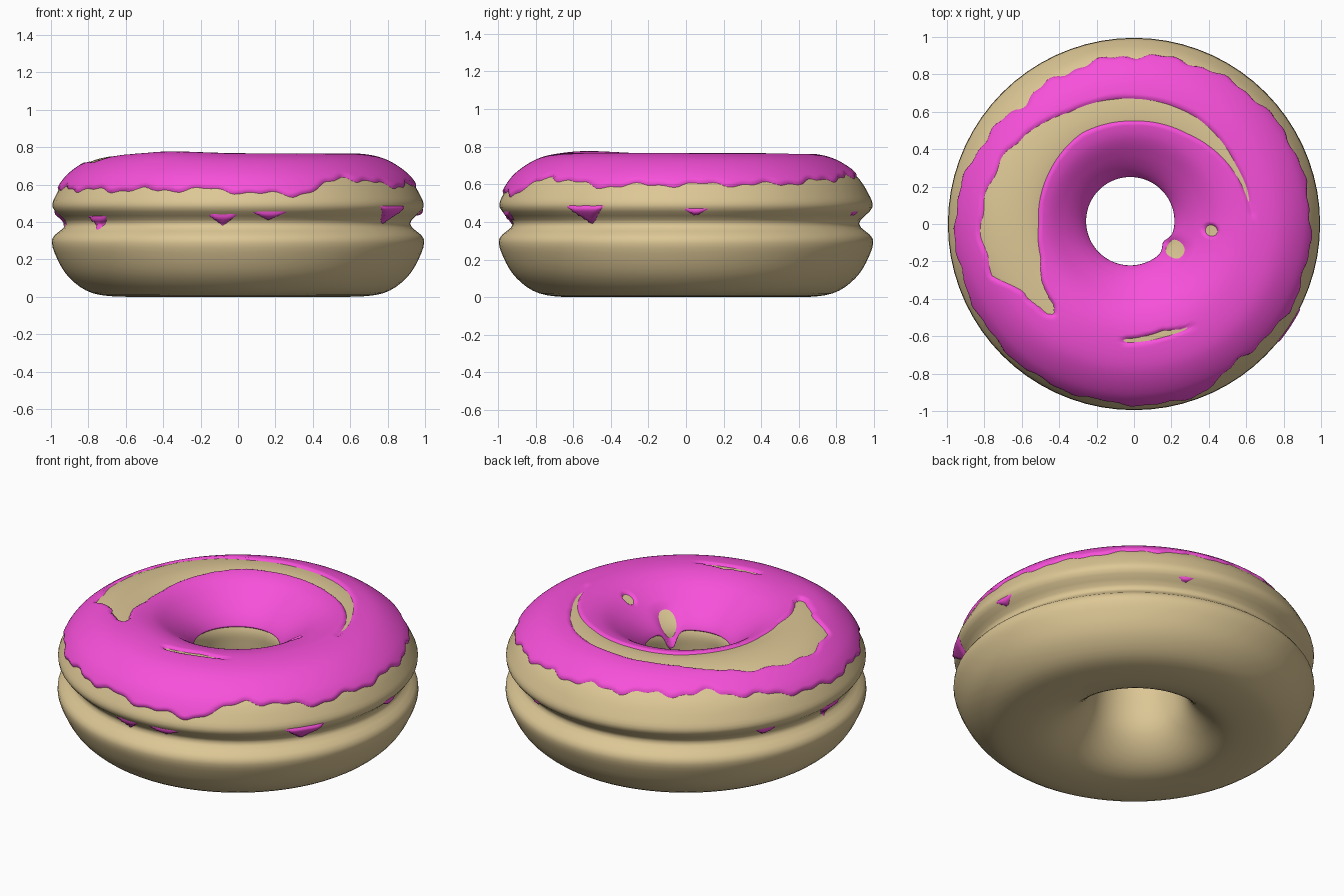
import bpy, math
from math import radians, degrees, sin, cos, exp

if "Cube" in bpy.data.objects:
    bpy.data.objects.remove(bpy.data.objects["Cube"])

# Ring cross-section (radius, height): hole -> base -> groove -> top -> hole
PROFILE = [(.25, .35), (.28, .2), (.36, .09), (.47, .02), (.60, 0), (.78, .02),
           (.90, .10), (.97, .21), (.993, .31), (.92, .39), (.99, .475), (.97, .55),
           (.90, .65), (.77, .73), (.61, .755), (.48, .735), (.37, .67),
           (.28, .59), (.24, .52), (.24, .44)]
# Angle, icing lower edge height
EDGE = [(0, .60), (30, .60), (60, .63), (90, .65), (135, .67), (175, .58), (225, .57),
        (260, .575), (288, .54), (308, .64), (330, .59), (360, .60)]
# Angle, inner and outer radius of the bare patches on top (inner > outer: none)
BARE = [(0, .66, .62), (5, .63, .635), (30, .60, .63), (60, .56, .66), (90, .55, .67),
        (120, .56, .69), (150, .53, .78), (180, .51, .82), (200, .53, .80), (212, .58, .69),
        (226, .61, .67), (232, .68, .62), (258, .66, .60), (266, .615, .635),
        (285, .59, .625), (300, .63, .63), (306, .66, .62), (360, .66, .62)]
# Drip tips showing at the groove: angle, low, high, half width in degrees
TIPS = [(217, .35, .43, 5), (265, .38, .44, 5), (280, .41, .455, 6), (327, .385, .485, 7),
        (3, .43, .47, 4), (67, .43, .455, 3), (152, .40, .45, 4), (180, .37, .46, 5)]


def interp(table, a, k=1):
    for p, q in zip(table, table[1:]):
        if p[0] <= a <= q[0]:
            t = (a - p[0]) / (q[0] - p[0])
            return p[k] + (q[k] - p[k]) * t
    return table[-1][k]


def section(t):
    """Smooth point and outward normal on the closed cross-section."""
    n, i = len(PROFILE), int(t)
    u = t - i
    p = [PROFILE[(i + k) % n] for k in (-1, 0, 1, 2)]
    pos, tan = [], []
    for c in (0, 1):
        a, b, d, e = (q[c] for q in p)
        k1, k2, k3 = d - a, 2 * a - 5 * b + 4 * d - e, -a + 3 * b - 3 * d + e
        pos.append(b + .5 * (k1 * u + k2 * u * u + k3 * u ** 3))
        tan.append(.5 * (k1 + 2 * k2 * u + 3 * k3 * u * u))
    m = math.hypot(*tan)
    return pos[0], pos[1], tan[1] / m, -tan[0] / m


def delta(a, b):
    return abs((a - b + 180) % 360 - 180)


def icing_offset(a, r, z):
    """Height of the icing above the dough; negative hides it under the dough."""
    d = .05
    if r > .7:
        edge = interp(EDGE, a) + .010 * sin(radians(17 * a)) + .006 * sin(radians(41 * a + 50))
        d = z - edge
        for ang, lo, hi, w in TIPS:
            low = lo + (hi - lo) * delta(a, ang) / w
            d = max(d, min(hi - z, z - low))
    if z > .66 and r < .86:
        rag = .008 * sin(radians(23 * a)) if 140 < a < 220 else 0
        d = min(d, max(interp(BARE, a, 1) - r, r - interp(BARE, a, 2) + rag))
        d = min(d, math.hypot(r * cos(radians(a)) - .42, r * sin(radians(a)) + .04) - .03)
    off = max(-.012, min(.012, d * 1.2))
    if off > 0 and r > .3:
        x, y = r * cos(radians(a)), r * sin(radians(a))
        off += .012 * exp(-((x + .4) ** 2 + (y + .6) ** 2) / .06)
    return off


def sweep(name, t0, t1, steps, segs, closed, colour, offset=None):
    rows = steps if closed else steps + 1
    verts, faces = [], []
    for i in range(segs):
        a = 360 * i / segs
        for j in range(rows):
            r, z, nr, nz = section(t0 + (t1 - t0) * j / steps)
            o = 0
            if offset:
                o = offset(a, r, z)
                if r < .36:  # small drip running into the hole
                    g = exp(-(delta(a, 328) / 10) ** 2) * min(1, (.36 - r) / .08)
                    o += .03 * g
                    z -= .10 * g
                if j == rows - 1:
                    o = -.01
            r, z = r + nr * o, z + nz * o
            w = max(0, min(1, (.5 - r) / .25))  # hole sits a little off centre
            verts.append((r * cos(radians(a)) - .02 * w, r * sin(radians(a)) + .015 * w, z))
    for i in range(segs):
        k = (i + 1) % segs
        for j in range(steps):
            m = (j + 1) % rows
            faces.append((i * rows + j, k * rows + j, k * rows + m, i * rows + m))
    me = bpy.data.meshes.new(name)
    me.from_pydata(verts, [], faces)
    me.polygons.foreach_set("use_smooth", [True] * len(faces))
    mat = bpy.data.materials.new(name + "_colour")
    mat.diffuse_color = colour
    mat.use_nodes = True
    mat.node_tree.nodes["Principled BSDF"].inputs["Base Color"].default_value = mat.diffuse_color
    me.materials.append(mat)
    ob = bpy.data.objects.new(name, me)
    bpy.context.collection.objects.link(ob)
    return ob


# Dough ring
sweep("dough", 0, len(PROFILE), len(PROFILE) * 4, 72, True, (.72, .57, .30, 1))
# Icing skin over the upper half
sweep("icing", 8.5, 17.8, 110, 288, False, (.93, .08, .70, 1), icing_offset)
